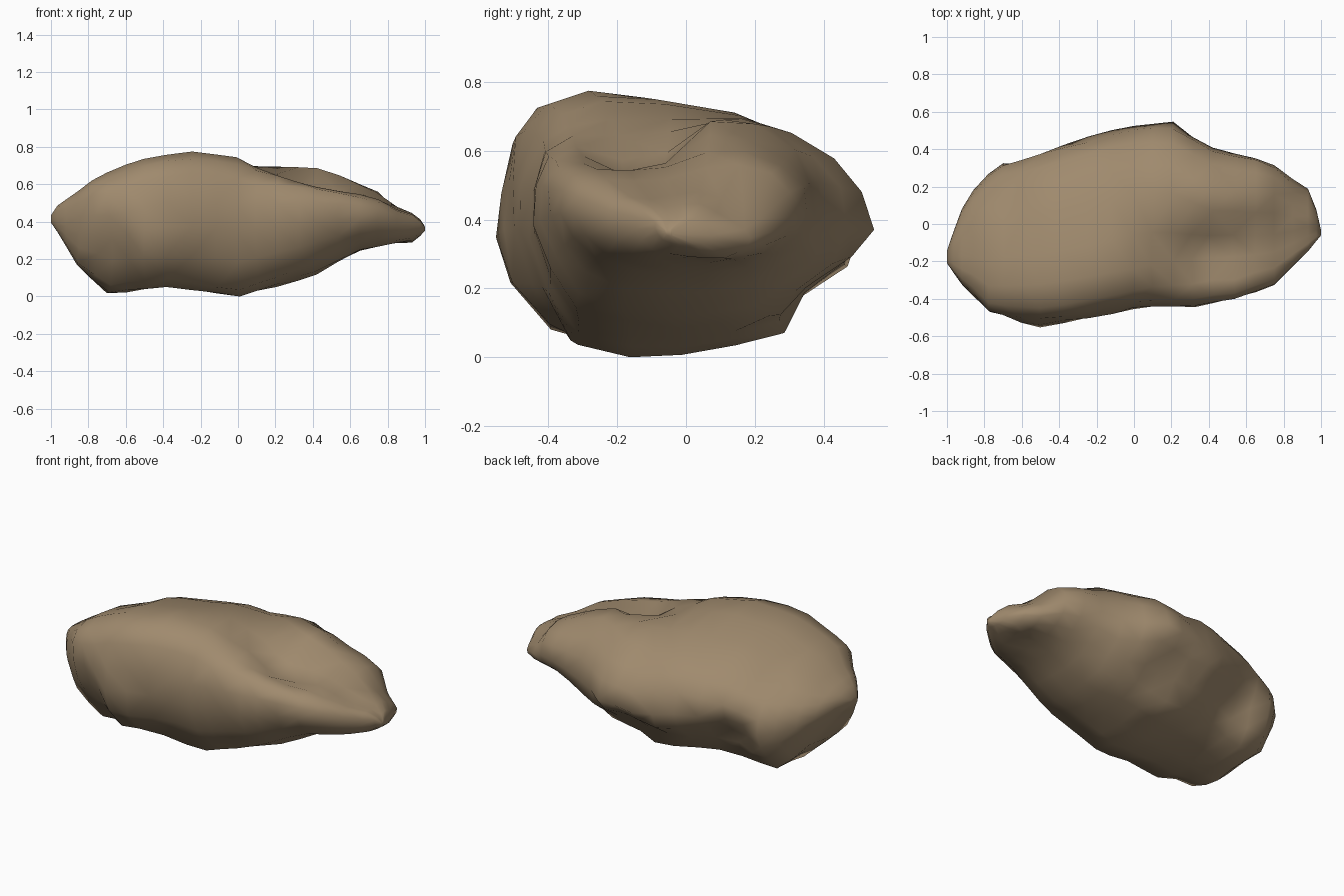
import bpy
import bmesh
from mathutils import Vector, noise

cube = bpy.data.objects.get("Cube")
if cube:
    bpy.data.objects.remove(cube)

# Stone colour
stone = bpy.data.materials.new("brown stone")
stone.use_nodes = True
colour = (0.35, 0.255, 0.155, 1)
stone.diffuse_color = colour
shader = stone.node_tree.nodes["Principled BSDF"]
shader.inputs["Base Color"].default_value = colour
shader.inputs["Roughness"].default_value = 0.9

# Outlines along the length: (x, edge)
front_edge = [(-1, -.2), (-.92, -.33), (-.78, -.49), (-.54, -.54), (-.37, -.52), (0, -.45),
              (.32, -.45), (.6, -.38), (.75, -.33), (.92, -.17), (1, -.06)]
back_edge = [(-1, -.14), (-.92, .08), (-.83, .23), (-.7, .33), (-.45, .41), (-.1, .51),
             (.1, .54), (.22, .54), (.4, .41), (.72, .34), (.95, .18), (1, -.03)]
top_edge = [(-1, .43), (-.97, .48), (-.78, .62), (-.5, .74), (-.23, .775), (0, .75),
            (.43, .68), (.72, .58), (.95, .45), (1, .37)]
low_edge = [(-1, .39), (-.93, .3), (-.88, .19), (-.72, .01), (-.37, .05), (0, 0),
            (.41, .11), (.66, .25), (.94, .29), (1, .35)]

# Cross-sections as fractions of width and height, going round from the low front:
# the broad end peaks at the front, the thin end has a front shelf and peaks at the back
broad = [(-.72, .05), (-.9, .25), (-1, .45), (-1, .65), (-.94, .84), (-.82, .95), (-.55, 1),
         (-.2, .98), (.25, .92), (.55, .84), (.8, .74), (.94, .62), (1, .47), (.92, .34),
         (.7, .2), (.55, .07), (.2, .04), (-.1, .01), (-.4, 0)]
thin = [(-.72, .12), (-.9, .3), (-1, .5), (-.98, .68), (-.9, .8), (-.72, .83), (-.45, .8),
        (-.15, .86), (.2, 1), (.5, .98), (.78, .85), (.95, .68), (1, .47), (.92, .3),
        (.7, .16), (.5, .06), (.2, .02), (-.1, 0), (-.4, .03)]

# Dents and bulges: centre, radius, push
dents = [((.42, -.12, .6), .2, (-.02, .02, -.04)),
         ((-.72, -.45, .3), .2, (.03, .05, 0)),
         ((-.7, -.4, .08), .22, (.02, .08, .02)),
         ((-.45, -.45, .25), .2, (0, -.03, 0)),
         ((.85, .15, .45), .15, (0, -.02, -.05)),
         ((-.5, .35, .27), .2, (0, -.08, 0)),
         ((-.75, .2, .08), .2, (-.03, .04, 0)),
         ((.1, .4, .15), .25, (0, -.05, .04))]


def edge_at(outline, x):
    for (a, p), (b, q) in zip(outline, outline[1:]):
        if x <= b:
            return p + (q - p) * (x - a) / (b - a)
    return outline[-1][1]


def weather(point):
    moved = point.copy()
    for centre, radius, push in dents:
        fade = max(0, 1 - (point - Vector(centre)).length / radius)
        moved += Vector(push) * fade * (2 - fade)
    rough = noise.noise_vector(point * 5) * 0.02
    rough.x *= 1 - abs(point.x)
    moved += rough
    moved.z = max(moved.z, 0)
    return moved


# Loft the boulder through its cross-sections
bm = bmesh.new()
stations = [-1, -.965, -.92, -.86, -.78, -.7, -.6, -.5, -.38, -.25, -.12, 0, .1, .21, .32,
            .42, .54, .65, .75, .85, .93, .975, 1]
rings = []
for x in stations:
    y0, y1 = edge_at(front_edge, x), edge_at(back_edge, x)
    z0, z1 = edge_at(low_edge, x), edge_at(top_edge, x)
    blend = min(max(x / .42, 0), 1)
    ring = []
    for a, b in zip(broad, thin):
        u, v = Vector(a).lerp(Vector(b), blend)
        point = Vector((x, (y0 + y1) / 2 + u * (y1 - y0) / 2, z0 + v * (z1 - z0)))
        ring.append(bm.verts.new(weather(point)))
    rings.append(ring)

count = len(broad)
for first, second in zip(rings, rings[1:]):
    for i in range(count):
        j = (i + 1) % count
        bm.faces.new((first[i], first[j], second[j], second[i]))
bm.faces.new(rings[0])
bm.faces.new(rings[-1])
bmesh.ops.triangulate(bm, faces=bm.faces[:])
bmesh.ops.recalc_face_normals(bm, faces=bm.faces[:])

mesh = bpy.data.meshes.new("boulder")
bm.to_mesh(mesh)
bm.free()
mesh.materials.append(stone)
boulder = bpy.data.objects.new("boulder", mesh)
bpy.context.collection.objects.link(boulder)

bpy.ops.object.select_all(action="DESELECT")
boulder.select_set(True)
bpy.context.view_layer.objects.active = boulder
bpy.ops.object.shade_smooth_by_angle(angle=1.0)
